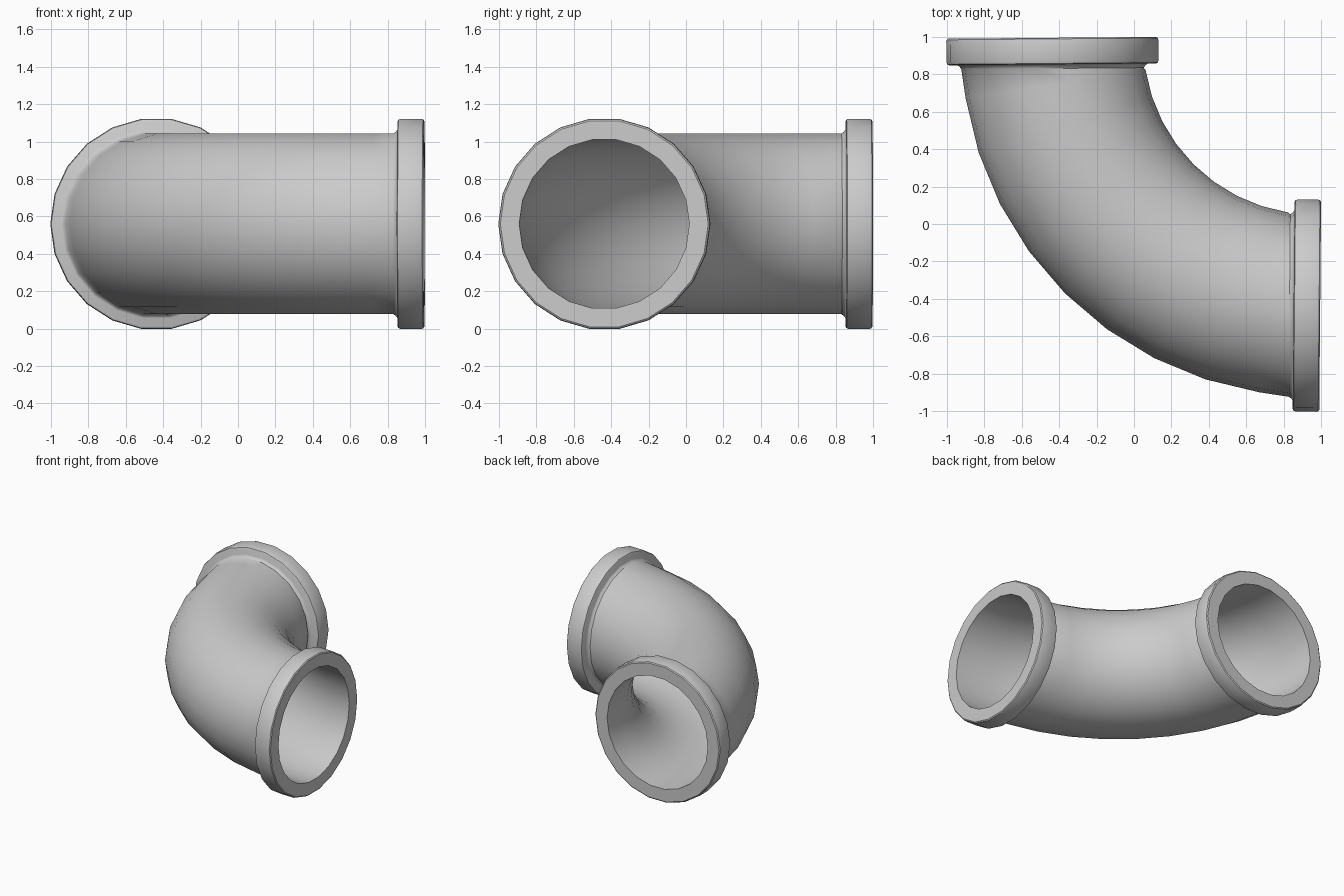
import bpy, bmesh
from math import radians, sin, cos, pi
from mathutils import Vector

if "Cube" in bpy.data.objects:
    bpy.data.objects.remove(bpy.data.objects["Cube"])

SIDES = 22
MID_Z = 0.56
BEND_C, BEND_R = 0.965, 1.401      # bend centre (x = y) and centreline radius
BORE, PIPE = 0.455, 0.487
TILT = radians(0.5)                # slight tilt of the end collars

# collar profile: (distance back from end face, radius)
COLLAR = [(0, BORE), (0, 0.556), (0.006, 0.564), (0.016, 0.567), (0.126, 0.567),
          (0.137, 0.563), (0.142, 0.553), (0.143, 0.509), (0.149, 0.499),
          (0.164, 0.488)]


def end_frame(d, r, swap=False):
    # cross-section near an end, parallel to its face
    o = Vector((-0.437 - d * -sin(TILT), 0.9955 - d * cos(TILT), MID_Z))
    u = Vector((-cos(TILT), -sin(TILT), 0))
    if swap:
        o, u = Vector((o.y, o.x, o.z)), Vector((u.y, u.x, 0))
    return o, u, r


def bend_frame(deg, r):
    # cross-section along the bend
    a = radians(deg)
    u = Vector((-cos(a), -sin(a), 0))
    return Vector((BEND_C, BEND_C, MID_Z)) + u * BEND_R, u, r


# closed chain of rings: collar, outer wall, collar, then back through the bore
bend = range(9, 82, 9)
frames = [end_frame(d, r) for d, r in COLLAR]
frames += [bend_frame(a, PIPE) for a in bend]
frames += [end_frame(d, r, True) for d, r in reversed(COLLAR)]
frames += [bend_frame(a, BORE) for a in reversed(bend)]

bm = bmesh.new()
rings = []
for o, u, r in frames:
    ring = []
    for i in range(SIDES):
        t = 2 * pi * i / SIDES
        ring.append(bm.verts.new(o + u * (r * cos(t)) + Vector((0, 0, r * sin(t)))))
    rings.append(ring)
for k, a in enumerate(rings):
    b = rings[(k + 1) % len(rings)]
    for i in range(SIDES):
        j = (i + 1) % SIDES
        bm.faces.new((a[i], a[j], b[j], b[i]))
bmesh.ops.recalc_face_normals(bm, faces=bm.faces)

mesh = bpy.data.meshes.new("pipe_elbow")
bm.to_mesh(mesh)
bm.free()
obj = bpy.data.objects.new("pipe_elbow", mesh)
bpy.context.collection.objects.link(obj)
bpy.context.view_layer.objects.active = obj
obj.select_set(True)
bpy.ops.object.shade_smooth_by_angle(angle=radians(35))
